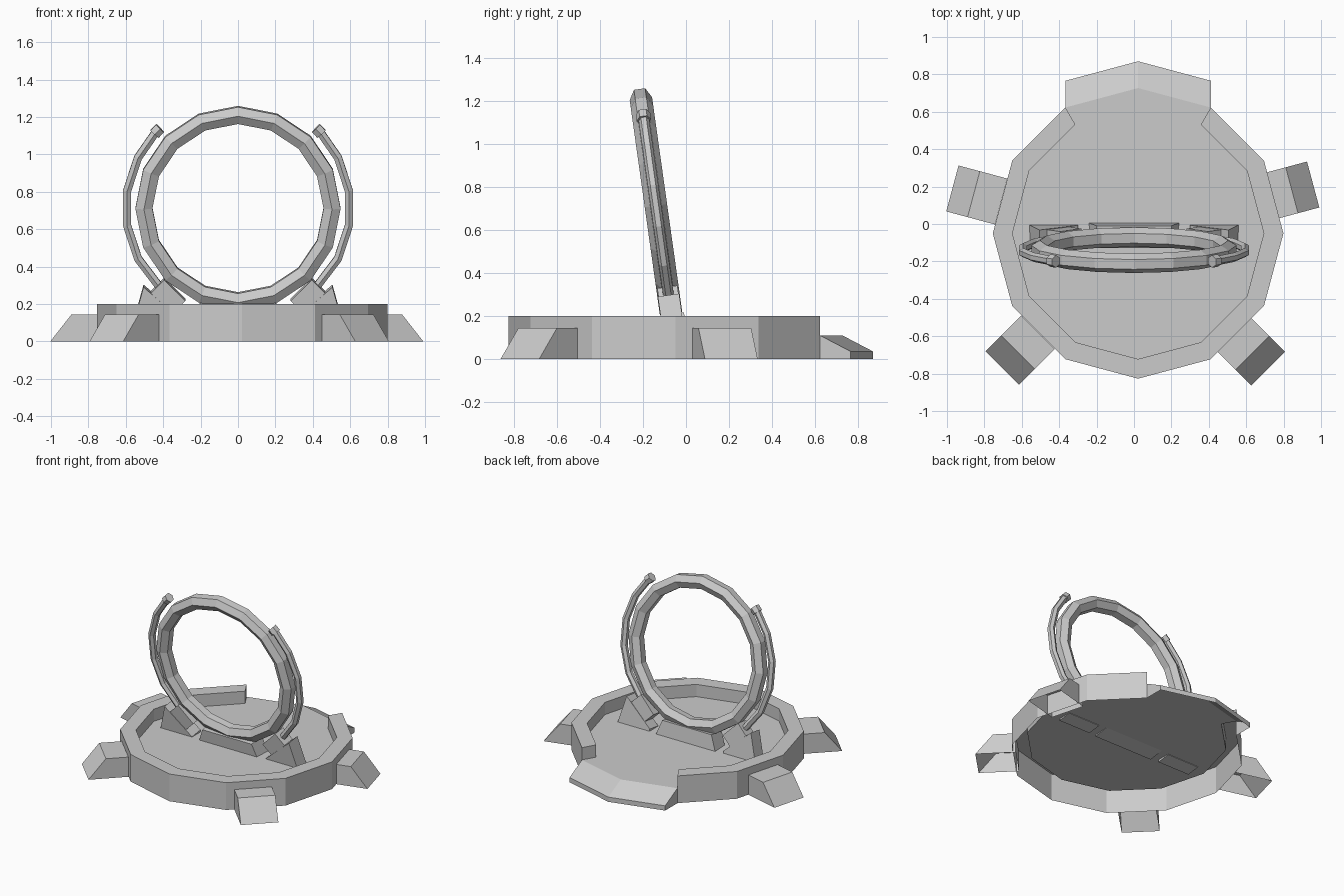
import bpy, bmesh
from math import sin, cos, radians, pi
from mathutils import Matrix, Vector

if "Cube" in bpy.data.objects:
    bpy.data.objects.remove(bpy.data.objects["Cube"])

# Leaning frame shared by the hoop and everything that holds it
LEAN = Matrix.Translation((0, -0.14, 0.713)) @ Matrix.Rotation(radians(8), 4, 'X')


def make(name, verts, faces, matrix=None):
    bm = bmesh.new()
    vs = [bm.verts.new(v) for v in verts]
    for f in faces:
        bm.faces.new([vs[i] for i in f])
    bmesh.ops.remove_doubles(bm, verts=bm.verts, dist=1e-5)
    if matrix:
        bm.transform(matrix)
    bmesh.ops.recalc_face_normals(bm, faces=bm.faces)
    me = bpy.data.meshes.new(name)
    bm.to_mesh(me)
    bm.free()
    ob = bpy.data.objects.new(name, me)
    bpy.context.collection.objects.link(ob)
    return ob


def prism(name, profile, half, matrix=LEAN):
    """Extrude an xz profile symmetrically along y."""
    n = len(profile)
    verts = [(x, s * half, z) for s in (-1, 1) for x, z in profile]
    faces = [list(range(n)), list(range(n, 2 * n))]
    faces += [(i, (i + 1) % n, n + (i + 1) % n, n + i) for i in range(n)]
    return make(name, verts, faces, matrix)


def swept_arc(name, major, stations, sides, side=1, closed=False):
    """Tube around a circle in the xz plane; stations are (angle, tube radius)."""
    verts = []
    for a, r in stations:
        for j in range(sides):
            t = pi / 2 + 2 * pi * j / sides
            d = major + r * cos(t)
            verts.append((side * d * cos(radians(a)), r * sin(t), d * sin(radians(a))))
    m = len(stations)
    faces = []
    for i in range(m if closed else m - 1):
        k = (i + 1) % m
        for j in range(sides):
            q = (j + 1) % sides
            faces.append((i * sides + j, i * sides + q, k * sides + q, k * sides + j))
    if not closed:
        faces += [list(range(sides)), list(range((m - 1) * sides, m * sides))]
    return make(name, verts, faces, LEAN)


# Twelve-sided tray: rim, sunken floor and entry ramp, open underneath
OUT, INN, RIM, FLOOR = 0.777, 0.672, 0.2, 0.11
verts, faces = [], []


def pt(k, r, z, dy=0):
    a = radians(30 * k)
    return (0.022 + r * cos(a), -0.05 + r * sin(a) + dy, z)


def face(*pts):
    faces.append(list(range(len(verts), len(verts) + len(pts))))
    verts.extend(pts)


for k in range(4, 14):
    section = [(OUT, 0), (OUT, RIM), (INN, RIM), (INN, FLOOR)]
    for (r0, z0), (r1, z1) in zip(section, section[1:]):
        face(pt(k, r0, z0), pt(k + 1, r0, z0), pt(k + 1, r1, z1), pt(k, r1, z1))
face(*[pt(k, INN, FLOOR) for k in range(4, 15)], *[pt(k, OUT, FLOOR) for k in (2, 3, 4)])
for k in (2, 3):
    face(pt(k, OUT, FLOOR), pt(k + 1, OUT, FLOOR),
         pt(k + 1, OUT, 0.035, 0.143), pt(k, OUT, 0.035, 0.143))
    face(pt(k, OUT, 0.035, 0.143), pt(k + 1, OUT, 0.035, 0.143),
         pt(k + 1, OUT, 0, 0.143), pt(k, OUT, 0, 0.143))
for k in (2, 4):
    face(pt(k, OUT, FLOOR), pt(k, OUT, RIM), pt(k, INN, RIM), pt(k, INN, FLOOR))
    face(pt(k, OUT, FLOOR), pt(k, OUT, 0.035, 0.143), pt(k, OUT, 0, 0.143), pt(k, OUT, 0))
make("tray", verts, faces)

# Sloped feet around the tray, open underneath
for name, x, y, ang in (("foot_right", 0.958, 0.211, 15), ("foot_left", -0.971, 0.19, 165),
                        ("foot_front_right", 0.717, -0.773, -45),
                        ("foot_front_left", -0.704, -0.77, -135)):
    w = 0.127
    profile = [(-0.27, 0), (-0.27, 0.145), (-0.118, 0.145), (0, 0)]
    vs = [(px, s * w, pz) for s in (-1, 1) for px, pz in profile]
    fs = [(0, 1, 2, 3), (4, 5, 6, 7)] + [(i, i + 1, i + 5, i + 4) for i in range(3)]
    make(name, vs, fs, Matrix.Translation((x, y, 0)) @ Matrix.Rotation(radians(ang), 4, 'Z'))

# Hoop: sixteen segments, hexagonal section
swept_arc("hoop", 0.503, [(22.5 * i, 0.0525) for i in range(16)], 6, closed=True)

# Cradle under the hoop
prism("hoop_cradle", [(-0.24, -0.617), (0.24, -0.617), (0.2, -0.51), (-0.2, -0.51)], 0.06)

for side, label in ((1, "right"), (-1, "left")):
    # Side arm with a collar at its tip
    stations = [(a, 0.025) for a in (-47, -27, -9, 9, 27, 42)] + [(42, 0.034), (46, 0.034)]
    swept_arc("side_arm_" + label, 0.6, stations, 6, side)

    # Square socket holding the arm
    d, n = Vector((-0.707, -0.707)), Vector((0.707, -0.707))
    c = Vector((0.43, -0.417))
    corners = [c + n * 0.05, c - n * 0.05, c - n * 0.05 + d * 0.16, c + n * 0.05 + d * 0.16]
    prism("arm_socket_" + label, [(side * p.x, p.y) for p in corners], 0.047)

    # Wedge under the socket
    prism("arm_wedge_" + label,
          [(side * x, z) for x, z in ((0.56, -0.62), (0.505, -0.42), (0.30, -0.60), (0.30, -0.62))],
          0.05)
